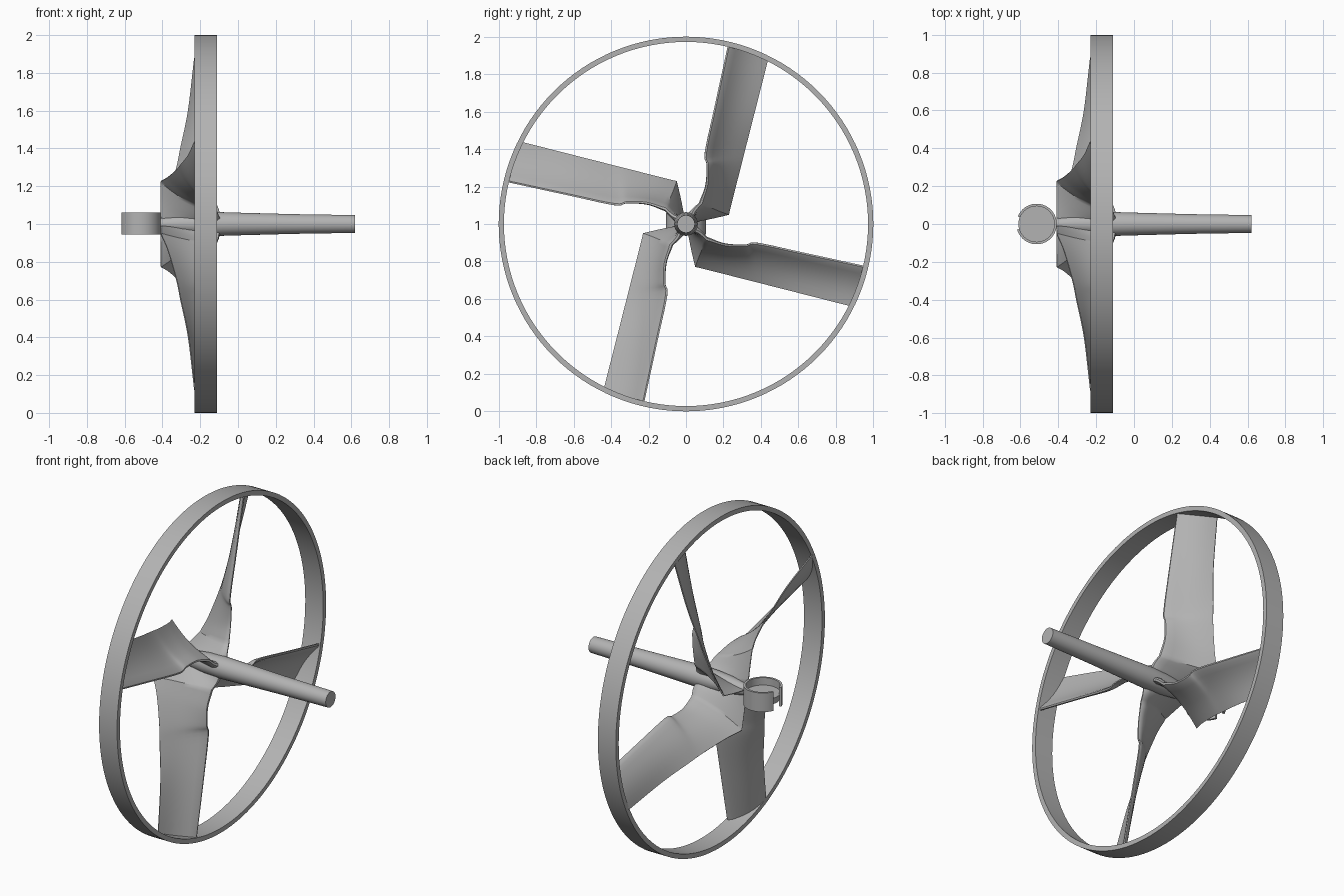
import bpy, math
from mathutils import Vector, Matrix

cube = bpy.data.objects.get("Cube")
if cube:
    bpy.data.objects.remove(cube)

GREY = (0.45, 0.45, 0.45, 1)
grey = bpy.data.materials.new("plain_grey")
grey.use_nodes = True
grey.diffuse_color = GREY
grey.node_tree.nodes["Principled BSDF"].inputs["Base Color"].default_value = GREY

AXLE = Matrix.Translation((0, 0, 1)) @ Matrix.Rotation(math.pi / 2, 4, 'Y')


def make(name, verts, faces, matrix):
    mesh = bpy.data.meshes.new(name)
    mesh.from_pydata([matrix @ Vector(v) for v in verts], [], faces)
    mesh.materials.append(grey)
    obj = bpy.data.objects.new(name, mesh)
    bpy.context.collection.objects.link(obj)
    bpy.ops.object.select_all(action='DESELECT')
    obj.select_set(True)
    bpy.context.view_layer.objects.active = obj
    bpy.ops.object.mode_set(mode='EDIT')
    bpy.ops.mesh.select_all(action='SELECT')
    bpy.ops.mesh.normals_make_consistent(inside=False)
    bpy.ops.object.mode_set(mode='OBJECT')
    bpy.ops.object.shade_smooth_by_angle(angle=math.radians(35))
    return obj


def loft(name, rings, matrix, looped=False):
    """Skin closed rings of points; cap both ends unless looped."""
    n, m = len(rings[0]), len(rings)
    faces = []
    for i in range(m if looped else m - 1):
        a, b = i * n, (i + 1) % m * n
        faces += [(a + j, a + (j + 1) % n, b + (j + 1) % n, b + j) for j in range(n)]
    if not looped:
        faces += [tuple(range(n)), tuple(range((m - 1) * n, m * n))]
    return make(name, [p for r in rings for p in r], faces, matrix)


def circle(r, h, n=48):
    return [(r * math.cos(math.tau * i / n), r * math.sin(math.tau * i / n), h) for i in range(n)]


def band(name, inner, outer, low, high, matrix, start=0, sweep=360, steps=128):
    """Rectangular section swept around local z, full or partial."""
    full = sweep == 360
    rings = []
    for i in range(steps if full else steps + 1):
        a = math.radians(start + sweep * i / steps)
        rings.append([(r * math.cos(a), r * math.sin(a), h) for r, h in
                      ((inner, low), (outer, low), (outer, high), (inner, high))])
    return loft(name, rings, matrix, full)


def smooth_path(points, steps):
    """Catmull-Rom interpolation through the points."""
    pts = [Vector(p) for p in points]
    pts = [2 * pts[0] - pts[1]] + pts + [2 * pts[-1] - pts[-2]]
    out = []
    for a, b, c, d in zip(pts, pts[1:], pts[2:], pts[3:]):
        for k in range(steps):
            t = k / steps
            out.append(0.5 * (2 * b + (c - a) * t + (2 * a - 5 * b + 4 * c - d) * t * t
                              + (3 * b - a - 3 * c + d) * t ** 3))
    return out + [pts[-2]]


# Outer rim
band("outer_rim", 0.972, 1.0, -0.23, -0.11, AXLE)

# Tapered shaft and hub
loft("shaft", [circle(r, x) for r, x in
               ((0.03, -0.41), (0.05, -0.3), (0.06, -0.2), (0.063, -0.1),
                (0.06, 0.0), (0.052, 0.3), (0.047, 0.62))], AXLE)

# Blade edges as (span, chordwise offset, axial position)
lead = [(0.03, 0.015, -0.09), (0.08, 0.02, -0.1), (0.127, 0.045, -0.115),
        (0.23, 0.052, -0.125), (0.333, 0.03, -0.125), (0.393, 0.003, -0.125),
        (0.65, -0.008, -0.122), (0.98, -0.02, -0.12)]
trail = [(0.02, 0.035, -0.41), (0.06, 0.12, -0.41), (0.104, 0.206, -0.41),
         (0.2, 0.206, -0.37), (0.36, 0.206, -0.325), (0.47, 0.206, -0.303),
         (0.67, 0.206, -0.263), (0.958, 0.206, -0.23)]
CORNER = 2


def edge_path(points):
    return smooth_path(points[:CORNER + 1], 5)[:-1] + smooth_path(points[CORNER:], 5)


def section(a, b, n=10):
    """Thin aerofoil between leading point a and trailing point b."""
    normal = Vector((0, -(b - a).z, (b - a).y)).normalized()
    root = max(0, 1 - a.x / 0.2)
    upper, lower = [], []
    for i in range(n + 1):
        t = (1 - math.cos(math.pi * i / n)) / 2
        half = (0.012 + 0.012 * root) * min(1, math.sqrt(t / 0.06)) * (1 - 0.75 * t)
        mid = a.lerp(b, t) - normal * 0.02 * math.sin(math.pi * t)
        upper.append(mid + normal * half)
        lower.append(mid - normal * half)
    pts = upper + lower[:0:-1]
    return [(max(p.z, -0.41), p.y, p.x) for p in pts]


# Four blades around the shaft
rings = [section(a, b) for a, b in zip(edge_path(lead), edge_path(trail))]
TILT = math.atan2(0.248, 0.969)
for k in range(4):
    turn = Matrix.Rotation(-TILT + k * math.pi / 2, 4, 'X')
    loft(f"blade_{k + 1}", rings, Matrix.Translation((0, 0, 1)) @ turn)

# Open clip cup at the end of the hub
CUP = Matrix.Translation((-0.515, 0, 1))
band("clip_wall", 0.094, 0.107, -0.055, 0.06, CUP, start=196, sweep=322, steps=56)
loft("clip_floor", [circle(0.096, -0.02), circle(0.096, 0.015)], CUP)
